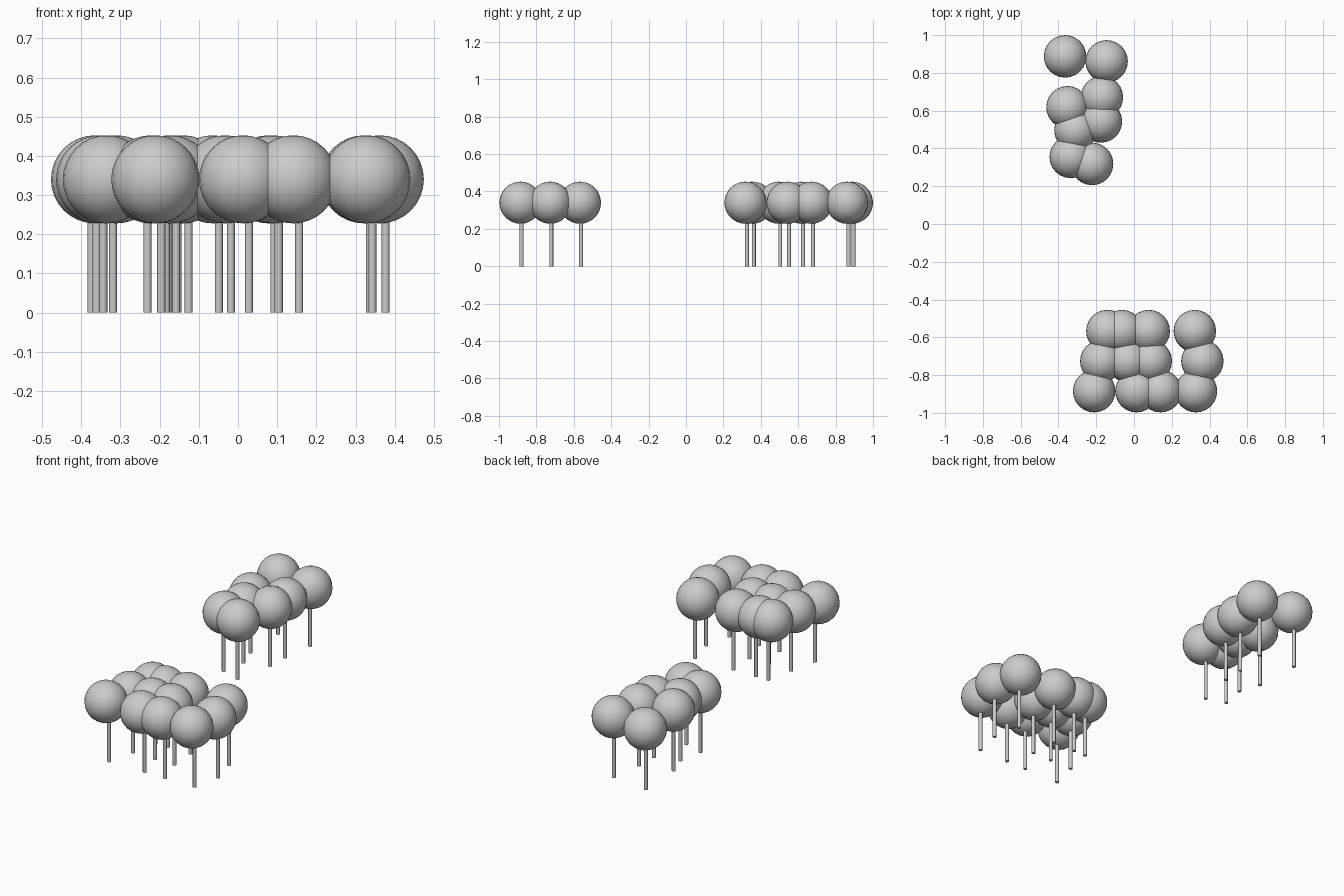
import bpy
from math import radians

if "Cube" in bpy.data.objects:
    bpy.data.objects.remove(bpy.data.objects["Cube"])

R = 0.1125      # crown radius
CZ = 0.34       # crown centre height
STEM_R = 0.0103

# crown centres (x, y) of the two clusters
back_grove = [(-0.365, 0.8875), (-0.145, 0.861), (-0.170, 0.671), (-0.175, 0.543),
              (-0.352, 0.618), (-0.310, 0.496), (-0.335, 0.355), (-0.222, 0.318)]
front_rows = {
    -0.8850: (-0.211, 0.013, 0.141, 0.328),
    -0.7260: (-0.173, -0.033, 0.089, 0.362),
    -0.5670: (-0.141, -0.064, 0.078, 0.322),
}
front_grove = [(x, y) for y, xs in front_rows.items() for x in xs]


def tree(name, x, y, dx, dy):
    # round crown
    bpy.ops.mesh.primitive_uv_sphere_add(segments=24, ring_count=16, radius=R,
                                         location=(x, y, CZ))
    crown = bpy.context.object
    crown.name = name + "_crown"
    bpy.ops.object.shade_smooth_by_angle(angle=radians(40))
    # thin trunk, slightly off the crown centre
    top = CZ - R * 0.7
    bpy.ops.mesh.primitive_cylinder_add(vertices=12, radius=STEM_R, depth=top,
                                        location=(x + dx, y + dy, top / 2))
    trunk = bpy.context.object
    trunk.name = name + "_trunk"
    bpy.ops.object.shade_smooth_by_angle(angle=radians(40))


for i, (x, y) in enumerate(back_grove):
    tree(f"back_tree_{i}", x, y, -0.009, 0.008)
for i, (x, y) in enumerate(front_grove):
    tree(f"front_tree_{i}", x, y, 0.015, 0.006)
